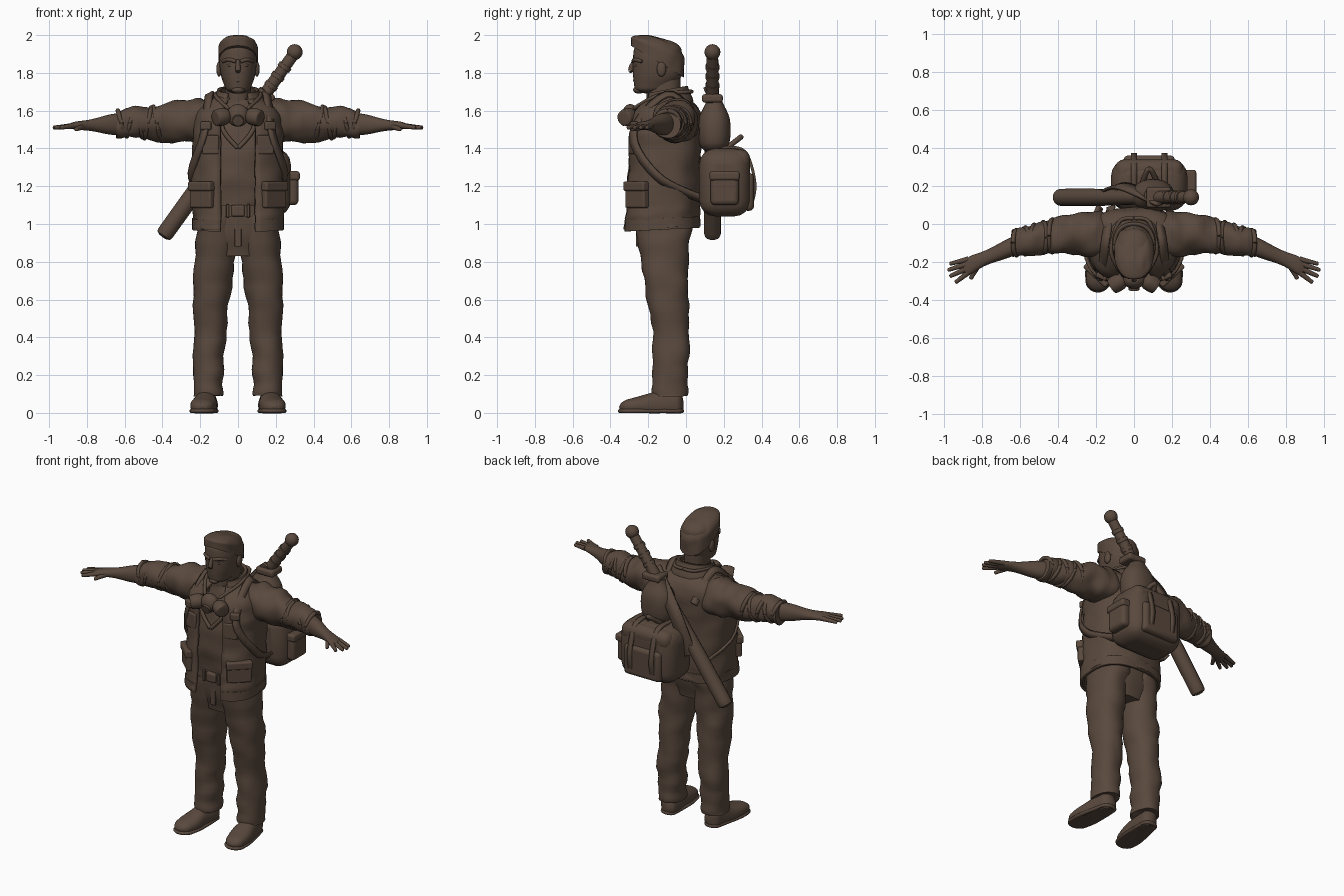
import bpy, bmesh, math
from mathutils import Vector, Matrix, noise

default = bpy.data.objects.get("Cube")
if default:
    bpy.data.objects.remove(default, do_unlink=True)

brown = bpy.data.materials.new("dark brown")
brown.use_nodes = True
colour = (.1, .066, .047, 1)
brown.diffuse_color = colour
brown.node_tree.nodes["Principled BSDF"].inputs["Base Color"].default_value = colour
parts = []


def finish(name, bm, mirror=False, thickness=0, bevel=0):
    """Turn a bmesh into a named, coloured object with its modifiers."""
    bmesh.ops.recalc_face_normals(bm, faces=bm.faces)
    mesh = bpy.data.meshes.new(name)
    bm.to_mesh(mesh)
    bm.free()
    mesh.materials.append(brown)
    obj = bpy.data.objects.new(name, mesh)
    bpy.context.scene.collection.objects.link(obj)
    if thickness:
        solid = obj.modifiers.new("thickness", "SOLIDIFY")
        solid.thickness, solid.offset = thickness, 0
    if bevel:
        rounding = obj.modifiers.new("bevel", "BEVEL")
        rounding.width, rounding.segments = bevel, 4
    if mirror:
        obj.modifiers.new("mirror", "MIRROR")
    parts.append(obj)


def profile(values, t):
    """Smooth value at t along evenly spaced numbers or points."""
    if isinstance(values, (int, float)):
        return values
    last = len(values) - 1
    i = min(int(t * last), last - 1)
    f = t * last - i
    a, b, c, d = (values[min(max(i + k, 0), last)] for k in (-1, 0, 1, 2))
    return b + (c - a) * (f / 2) + (a * 2 - b * 5 + c * 4 - d) * (f * f / 2) + (b * 3 - a - c * 3 + d) * (f ** 3 / 2)


def rounded(t, dome):
    """Scale that rounds off the first and last share of a length."""
    scale = 1
    for reach, share in zip((t, 1 - t), dome):
        if reach < share:
            scale *= max(math.sqrt(1 - (1 - reach / share) ** 2), .05)
    return scale


def spaced(steps):
    """Positions from start to end, closer together near the ends."""
    return [(1 - math.cos(math.pi * i / steps)) / 2 for i in range(steps + 1)]


def skin(bm, rings, closed=True):
    for low, high in zip(rings, rings[1:]):
        for i in range(0 if closed else 1, len(low)):
            bm.faces.new((low[i - 1], low[i], high[i], high[i - 1]))
    if closed:
        bm.faces.new(rings[0])
        bm.faces.new(rings[-1])


def loft(name, span, wide, deep, x=0, y=0, z=0, axis="Z", power=.9, dome=(0, 0), gap=0, tilt=0,
         folds=0, grain=(9, 9, 16), sides=40, **options):
    """Skin rounded cross-sections along an axis; each measure is a number or a profile."""
    bm = bmesh.new()
    rings = []
    main, across, up = {"X": (0, 1, 2), "Y": (1, 0, 2), "Z": (2, 0, 1)}[axis]
    for t in spaced(32):
        scale = rounded(t, dome)
        ring = []
        for i in range(sides + 1 if gap else sides):
            angle = gap + (math.tau - 2 * gap) * i / sides
            s, c = math.sin(angle), math.cos(angle)
            co = Vector((profile(x, t), profile(y, t), profile(z, t)))
            rise = -profile(deep, t) * scale * math.copysign(abs(c) ** power, c)
            co[main] = span[0] + (span[1] - span[0]) * t + profile(tilt, t) * rise
            co[across] += profile(wide, t) * scale * math.copysign(abs(s) ** power, s)
            co[up] += rise
            co.z = max(co.z, 0)
            ring.append(bm.verts.new(co))
        rings.append(ring)
    skin(bm, rings, closed=not gap)
    bm.normal_update()
    if folds:
        for v in bm.verts:
            v.co += v.normal * folds * noise.noise(Vector([n * g for n, g in zip(v.co, grain)]))
    finish(name, bm, **options)


def tube(name, points, radius, dome=(.05, .05), **options):
    """Round tube along a smooth path."""
    bm = bmesh.new()
    path = [Vector(p) for p in points]
    rings = []
    for t in spaced(24):
        ahead = profile(path, min(t + .01, 1)) - profile(path, max(t - .01, 0))
        turn = ahead.to_track_quat("Z", "Y")
        size = profile(radius, t) * rounded(t, dome)
        angles = [math.tau * k / 16 for k in range(16)]
        rings.append([bm.verts.new(profile(path, t) + turn @ Vector((math.cos(a), math.sin(a), 0)) * size)
                      for a in angles])
    skin(bm, rings)
    finish(name, bm, **options)


def strap(name, points, width, core=(0, -.12, 1.4), **options):
    """Flat band along a smooth path, facing away from a core point."""
    bm = bmesh.new()
    path = [Vector(p) for p in points]
    rings = []
    for t in spaced(32):
        p = profile(path, t)
        ahead = profile(path, min(t + .01, 1)) - profile(path, max(t - .01, 0))
        side = ahead.cross(p - Vector(core)).normalized() * width / 2
        rings.append([bm.verts.new(p - side), bm.verts.new(p + side)])
    skin(bm, rings, closed=False)
    finish(name, bm, thickness=.015, **options)


def pad(name, place, size, bevel=.01, turn=0, **options):
    """Rounded box, turned about the vertical."""
    bm = bmesh.new()
    matrix = Matrix.Translation(place) @ Matrix.Rotation(turn, 4, "Z") @ Matrix.Diagonal((*size, 1))
    bmesh.ops.create_cube(bm, size=1, matrix=matrix)
    finish(name, bm, bevel=bevel, **options)


def ball(name, place, size, **options):
    bm = bmesh.new()
    matrix = Matrix.Translation(place) @ Matrix.Diagonal((*size, 1))
    bmesh.ops.create_uvsphere(bm, u_segments=20, v_segments=12, radius=1, matrix=matrix)
    finish(name, bm, **options)


# Head, hair and face
loft("head", span=(1.69, 1.98), y=(-.19, -.15, -.15, -.15), wide=(.06, .09, .1, .09),
     deep=(.08, .13, .13, .12), dome=(.1, .2))
loft("hair", span=(1.86, 1.99), y=-.15, wide=.105, deep=.14, dome=(0, .5), tilt=(-.6, -.25),
     folds=.006, grain=(30, 12, 12))
loft("neck", span=(1.54, 1.78), y=-.12, wide=.07, deep=.09)
tube("nose", [(0, -.27, 1.87), (0, -.29, 1.83), (0, -.29, 1.8)], radius=(.01, .016), dome=(.1, .3))
tube("brow", [(.01, -.28, 1.86), (.05, -.27, 1.87), (.08, -.23, 1.86)], radius=.01, mirror=True)
tube("mouth", [(-.03, -.26, 1.76), (0, -.27, 1.76), (.03, -.26, 1.76)], radius=(.006, .01, .006))
ball("chin", (0, -.25, 1.71), (.035, .03, .02))
ball("eye", (.04, -.26, 1.84), (.016, .014, .01), mirror=True)
ball("ear", (.1, -.13, 1.82), (.015, .025, .04), mirror=True)

# Shirt, belt and open jacket
loft("shirt", span=(1.02, 1.66), y=-.11, wide=(.2, .21, .2, .1), deep=(.15, .17, .16, .1), folds=.012)
loft("jacket", span=(.98, 1.68), y=(-.13, -.1), wide=.23, deep=(.19, .18), dome=(0, .2), power=.76,
     gap=.3, tilt=.05, folds=.015, thickness=.02)
loft("jacket_hem", span=(.97, 1.03), y=-.13, wide=.235, deep=.195, power=.76, gap=.3, tilt=.05, thickness=.015)
loft("collar", span=(1.62, 1.71), y=-.1, wide=(.14, .1), deep=(.13, .1), gap=.5, tilt=.2, thickness=.02)
tube("neckline", [(.1, -.2, 1.63), (.08, -.27, 1.5), (0, -.29, 1.4)], radius=.012, mirror=True)
loft("belt", span=(1.04, 1.1), y=-.12, wide=.205, deep=.16)
pad("belt_buckle", (0, -.28, 1.07), (.07, .02, .06))
pad("belt_loop", (.055, -.28, 1.07), (.015, .02, .07), bevel=.003, mirror=True)
pad("jacket_pocket", (.19, -.26, 1.15), (.15, .04, .13), turn=.75, mirror=True)
pad("pocket_flap", (.195, -.265, 1.2), (.16, .045, .05), turn=.75, mirror=True)
pad("chest_pocket", (.145, -.285, 1.42), (.09, .02, .1), bevel=.008, turn=.25, mirror=True)

# Sleeves with rolled cuffs
bulk = (.1, .115, .1, .08, .07)
loft("sleeve", axis="X", span=(.1, .64), y=(-.05, -.06, -.1), z=(1.55, 1.53), wide=bulk, deep=bulk,
     folds=.022, grain=(17, 9, 9), mirror=True)
for i in range(5):
    size, lean = .086 - i * .005, .018 * (-1) ** i
    centre = Vector((.43 + i * .047, -.062 - i * .009, 1.535))
    circle = [math.tau * k / 10 for k in range(11)]
    tube("sleeve_roll", [centre + Vector((lean * math.cos(a), size * math.sin(a), size * math.cos(a)))
                         for a in circle], radius=.012, dome=(0, 0), mirror=True)

# Forearms and hands, with the fingers fanned by rule
loft("forearm", axis="X", span=(.55, .9), y=(-.085, -.13, -.18, -.23), z=(1.53, 1.52),
     wide=(.055, .05, .04, .055), deep=(.06, .055, .03, .02), dome=(0, .15), mirror=True)
for i, name in enumerate(("little", "ring", "middle", "index")):
    tip = (.98 - .01 * (i - 1) ** 2, -.21 - .033 * i, 1.51)
    tube(name + "_finger", [(.87, -.185 - .023 * i, 1.52), tip], radius=(.015, .01), dome=(0, .1), mirror=True)
tube("thumb", [(.81, -.2, 1.52), (.86, -.29, 1.5)], radius=(.018, .01), dome=(0, .1), mirror=True)

# Trousers and shoes
loft("trouser_leg", span=(.09, 1.05), x=(.16, .15, .13, .1), y=(-.085, -.08, -.11, -.12),
     wide=(.08, .085, .105, .11), deep=(.09, .1, .12, .15), folds=.016, grain=(7, 7, 13), mirror=True)
loft("hips", span=(.83, 1.06), y=-.12, wide=(.15, .21, .2), deep=(.11, .14, .15))
pad("fly", (0, -.26, .95), (.035, .012, .14), bevel=.004)
loft("shoe", axis="Y", span=(-.355, -.015), x=(.19, .16), z=(.03, .05), wide=(.055, .07, .06, .05),
     deep=(.035, .055, .075, .07), dome=(.15, .1), folds=.006, mirror=True)
loft("shoe_sole", axis="Y", span=(-.36, -.01), x=(.19, .16), z=.01, wide=(.06, .075, .065, .05),
     deep=.02, dome=(.15, .1), mirror=True)

# Breathing mask hanging at the throat
ball("mask_body", (0, -.295, 1.575), (.06, .045, .06))
tube("mask_valve", [(0, -.3, 1.56), (0, -.345, 1.545)], radius=.03)
tube("mask_filter", [(.05, -.285, 1.575), (.12, -.33, 1.56)], radius=(.03, .045, .046, .04), mirror=True)
tube("mask_band", [(.05, -.28, 1.61), (.12, -.15, 1.68), (.08, .01, 1.7), (0, .03, 1.7)], radius=.01, mirror=True)

# Shoulder straps
strap("shoulder_strap", [(.12, .09, 1.52), (.15, -.09, 1.69), (.18, -.28, 1.48), (.25, -.15, 1.25),
                         (.18, .09, 1.13)], width=.045, mirror=True)
pad("strap_buckle", (.17, -.275, 1.52), (.06, .03, .045), turn=.4, mirror=True)

# Backpack
pack = Vector((.08, .205, 1.22))
pad("backpack", pack, (.4, .27, .36), bevel=.085)
pad("backpack_front_pocket", pack + Vector((0, .125, -.05)), (.27, .06, .2), bevel=.025)
pad("backpack_flap", pack + Vector((0, .02, .115)), (.36, .23, .12), bevel=.05)
pad("backpack_side_pouch", pack + Vector((.205, 0, -.03)), (.07, .15, .18), bevel=.025)
pad("pouch_flap", pack + Vector((.21, 0, .035)), (.075, .16, .05), bevel=.015)
for side in (-.08, .08):
    route = [(side, -.05, .18), (side, .1, .17), (side, .16, 0), (side, .14, -.13)]
    strap("backpack_strap", [pack + Vector(p) for p in route], width=.03, core=pack + Vector((side, 0, 0)))
tube("backpack_handle", [(.04, .2, 1.39), (.08, .29, 1.46), (.13, .2, 1.39)], radius=.014)

# Canteen above the backpack
loft("canteen", span=(1.37, 1.66), x=.1, y=.15, wide=(.09, .11, .1, .045), deep=(.07, .085, .08, .04), dome=(.2, 0))
pad("canteen_cap", (.13, .14, 1.665), (.13, .11, .045), bevel=.015)

# Bat slung across the back
butt, grip = Vector((-.4, .14, .93)), Vector((.31, .14, 1.92))
tube("bat", [butt, grip], radius=(.045, .045, .035, .03), dome=(.03, .03))
ball("bat_knob", grip - Vector((.01, 0, .01)), (.042, .042, .042))
for share in (.8, .85, .9):
    tube("bat_grip_wrap", [butt.lerp(grip, share), butt.lerp(grip, share + .02)], radius=.037)
strap("bat_sling", [(.15, .11, 1.7), (-.06, .2, 1.48), (-.15, .17, 1.22)], width=.08)

# Smooth shading that keeps hard edges
bpy.ops.object.select_all(action="DESELECT")
for obj in parts:
    obj.select_set(True)
bpy.context.view_layer.objects.active = parts[0]
bpy.ops.object.shade_smooth_by_angle(angle=math.radians(40))
